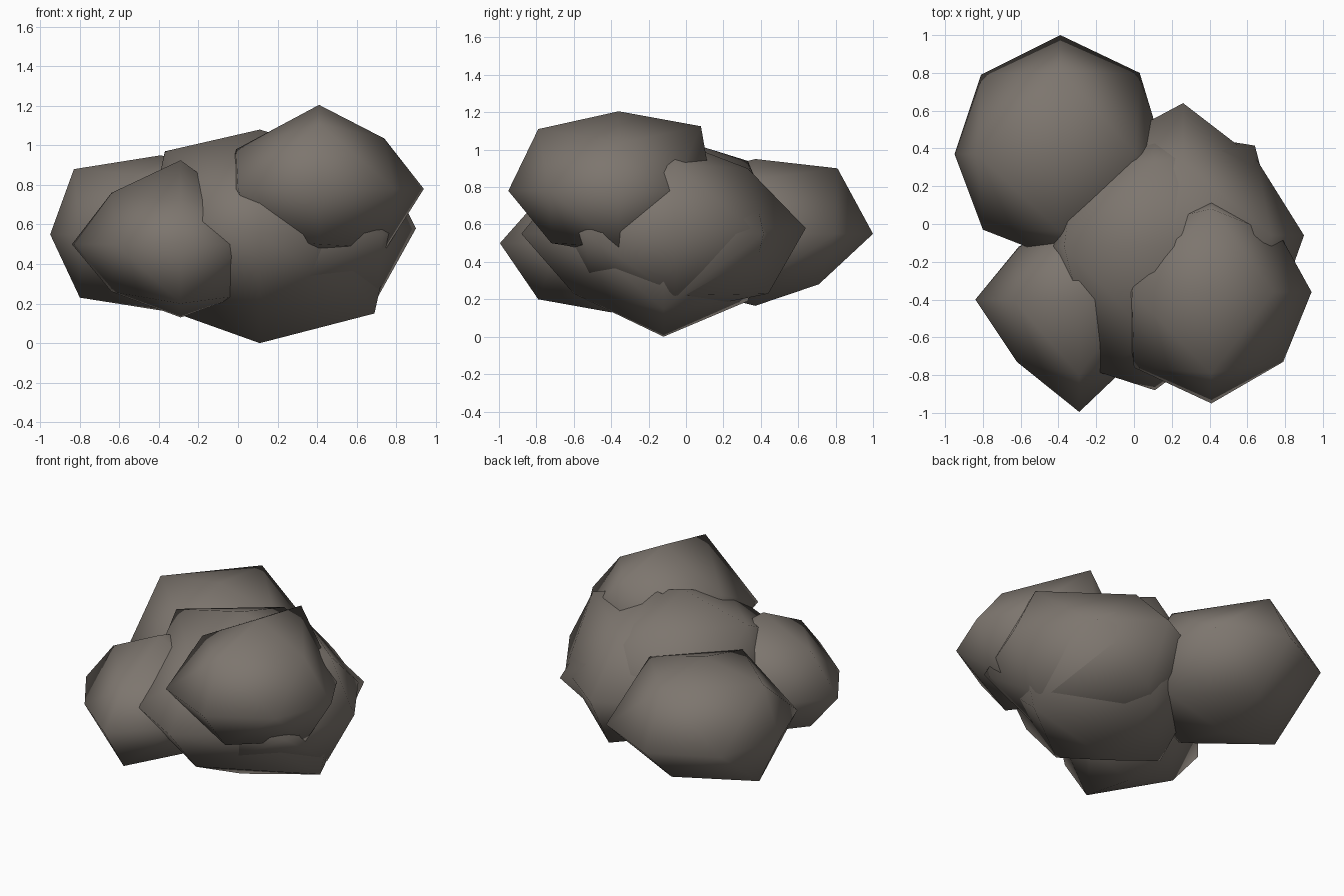
import bpy, bmesh
from itertools import product

stone = bpy.data.materials.new("warm_grey_stone")
stone.diffuse_color = (0.205, 0.18, 0.157, 1)


def boulder(name, centre, low, high, nudged=None):
    """Once-divided octahedron: six poles plus twelve edge points.
    low / high are the pole lengths on the negative / positive axes,
    nudged moves single edge points to a given offset from the centre."""
    bm = bmesh.new()
    for signs in product((-1, 0, 1), repeat=3):
        count = sum(abs(s) for s in signs)
        if count not in (1, 2):
            continue
        k = 1.0 if count == 1 else 0.73
        off = [s * k * (high[i] if s > 0 else low[i]) for i, s in enumerate(signs)]
        off = (nudged or {}).get(signs, off)
        bm.verts.new([c + o for c, o in zip(centre, off)])
    bmesh.ops.convex_hull(bm, input=bm.verts[:])
    bmesh.ops.recalc_face_normals(bm, faces=bm.faces[:])
    for f in bm.faces:
        f.smooth = True
    mesh = bpy.data.meshes.new(name)
    bm.to_mesh(mesh)
    bm.free()
    mesh.materials.append(stone)
    ob = bpy.data.objects.new(name, mesh)
    bpy.context.collection.objects.link(ob)
    return ob


# back left stone
boulder("back_left_boulder", (-0.39, 0.37, 0.55),
        (0.56, 0.56, 0.385), (0.55, 0.63, 0.40), {
            (-1, 0, 1): (-0.44, 0, 0.33), (0, 1, 1): (0, 0.44, 0.35),
            (-1, 0, -1): (-0.41, 0, -0.32), (0, 1, -1): (0, 0.34, -0.27),
            (-1, 1, 0): (-0.42, 0.42, 0), (1, 1, 0): (0.42, 0.43, 0),
            (-1, -1, 0): (-0.41, -0.40, 0)})

# front left stone
boulder("front_left_boulder", (-0.29, -0.40, 0.50),
        (0.55, 0.595, 0.37), (0.46, 0.45, 0.425), {
            (-1, -1, 0): (-0.33, -0.33, 0), (-1, 0, 1): (-0.35, 0, 0.26),
            (-1, 0, -1): (-0.35, 0, -0.24), (0, -1, -1): (0, -0.39, -0.30),
            (-1, 1, 0): (-0.32, 0.28, 0), (0, -1, 1): (0, -0.40, 0.22),
            (1, -1, 0): (0.33, -0.28, 0), (1, 0, 1): (0.28, 0, 0.22),
            (1, 0, -1): (0.30, 0, -0.26)})

# upper right stone
boulder("upper_right_boulder", (0.41, -0.36, 0.78),
        (0.46, 0.59, 0.34), (0.53, 0.50, 0.425), {
            (1, 0, 1): (0.33, 0, 0.255), (-1, 0, 1): (-0.42, 0, 0.20),
            (0, -1, 1): (0, -0.43, 0.33), (0, 1, 1): (0, 0.44, 0.345),
            (1, 0, -1): (0.34, 0, -0.30), (0, -1, -1): (0, -0.36, -0.28),
            (1, -1, 0): (0.38, -0.37, 0), (-1, -1, 0): (-0.41, -0.40, 0),
            (1, 1, 0): (0.37, 0.29, 0)})

# large central stone
boulder("central_boulder", (0.11, -0.12, 0.55),
        (0.57, 0.76, 0.55), (0.67, 0.62, 0.53), {
            (-1, 0, 1): (-0.48, 0, 0.42), (1, 0, -1): (0.58, 0, -0.40),
            (0, 1, 1): (0, 0.45, 0.39), (0, 1, -1): (0, 0.45, -0.36),
            (0, -1, 1): (0, -0.50, 0.32), (0, -1, -1): (0, -0.48, -0.32),
            (-1, -1, 0): (-0.31, -0.66, 0.07), (1, -1, 0): (0.38, -0.48, 0),
            (1, 1, 0): (0.53, 0.535, 0)})

# overlapping right stone
boulder("right_boulder", (0.26, -0.06, 0.58),
        (0.72, 0.65, 0.45), (0.64, 0.70, 0.47), {
            (1, 0, -1): (0.44, 0, -0.36), (1, 1, 0): (0.39, 0.40, 0),
            (0, 1, 1): (0, 0.39, 0.32), (0, 1, -1): (0, 0.50, -0.35),
            (0, -1, 1): (0, -0.42, 0.28), (0, -1, -1): (0, -0.45, -0.30),
            (1, -1, 0): (0.47, -0.48, -0.03), (-1, 1, 0): (-0.45, 0.46, 0)})
